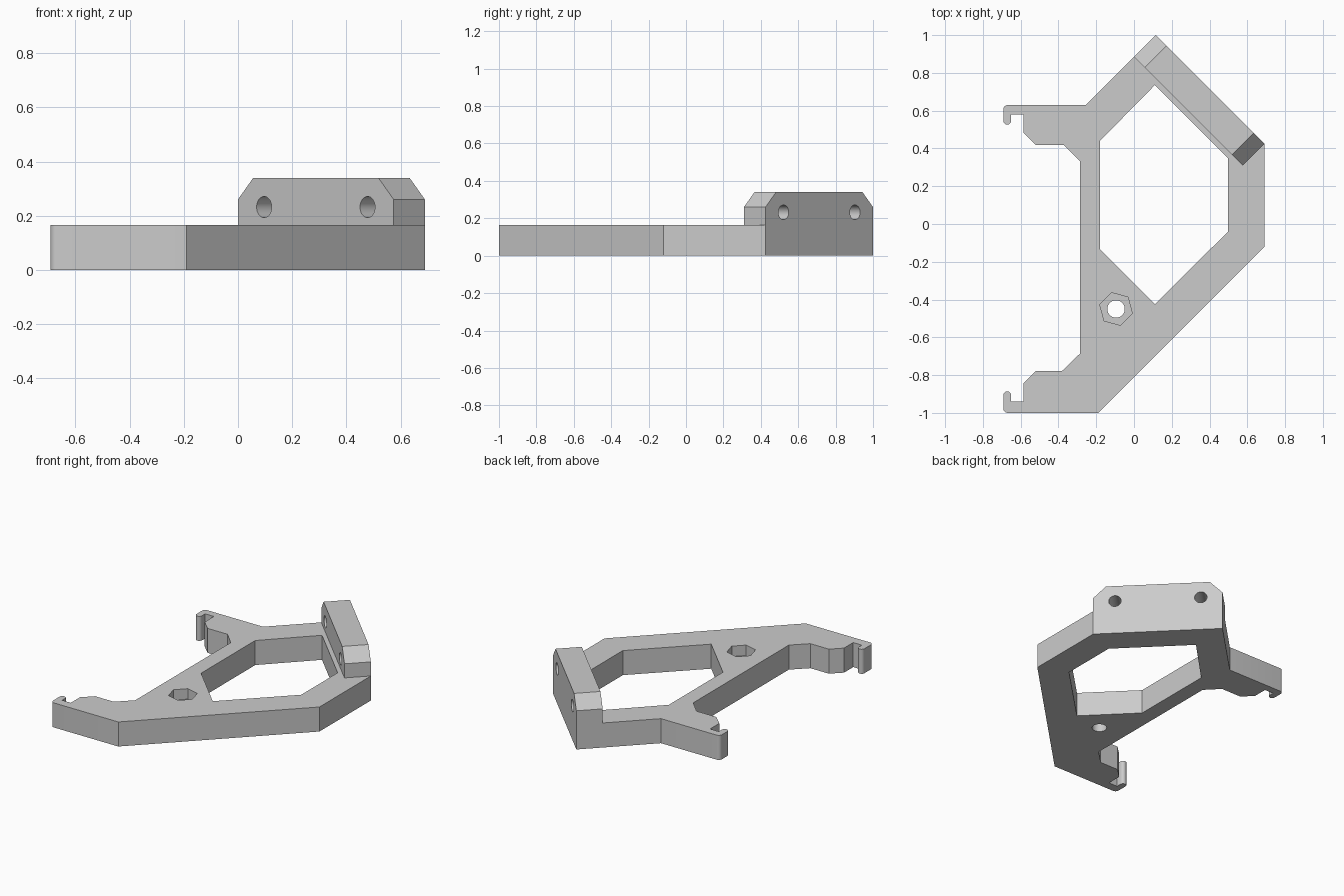
import bpy
import bmesh
from math import sin, cos, pi, sqrt, radians
from mathutils import Matrix, Vector

cube = bpy.data.objects.get("Cube")
if cube:
    bpy.data.objects.remove(cube, do_unlink=True)

grey = bpy.data.materials.new("light grey plastic")
grey.use_nodes = True
grey.diffuse_color = (0.6, 0.6, 0.6, 1)
grey.node_tree.nodes["Principled BSDF"].inputs["Base Color"].default_value = (0.6, 0.6, 0.6, 1)


def prism(name, outline, low, high, matrix=Matrix()):
    """Extrude a flat outline from low to high along local z."""
    bm = bmesh.new()
    face = bm.faces.new([bm.verts.new((x, y, low)) for x, y in outline])
    top = bmesh.ops.extrude_face_region(bm, geom=[face])["geom"]
    moved = [g for g in top if isinstance(g, bmesh.types.BMVert)]
    bmesh.ops.translate(bm, verts=moved, vec=(0, 0, high - low))
    bmesh.ops.recalc_face_normals(bm, faces=bm.faces[:])
    mesh = bpy.data.meshes.new(name)
    bm.to_mesh(mesh)
    bm.free()
    mesh.transform(matrix)
    mesh.materials.append(grey)
    obj = bpy.data.objects.new(name, mesh)
    bpy.context.collection.objects.link(obj)
    return obj


def ring(x, y, radius, sides, start=0):
    return [(x + radius * cos(start + 2 * pi * i / sides),
             y + radius * sin(start + 2 * pi * i / sides)) for i in range(sides)]


def activate(obj):
    bpy.ops.object.select_all(action='DESELECT')
    obj.select_set(True)
    bpy.context.view_layer.objects.active = obj


def cut(obj, cutter):
    cutter.hide_render = True
    activate(obj)
    mod = obj.modifiers.new("cut", 'BOOLEAN')
    mod.operation = 'DIFFERENCE'
    mod.solver = 'EXACT'
    mod.object = cutter
    bpy.ops.object.modifier_apply(modifier=mod.name)
    bpy.data.objects.remove(cutter, do_unlink=True)


def clip(edge, side, wall, jaw_end):
    """Hooked clip outline, running inward from the outer edge."""
    pts = []
    for i in range(7):                                   # rounded outer corner
        t = i * pi / 12
        pts.append((-0.668 - 0.024 * sin(t), 0.024 - 0.024 * cos(t)))
    for i in range(11):                                  # rounded hook tip
        t = i * pi / 10
        pts.append((-0.671 - 0.021 * cos(t), wall + 0.033 + 0.021 * sin(t)))
    pts += [(-0.65, wall), (-0.585, wall), (-0.585, wall + 0.098),
            (-0.518, wall + 0.163), (jaw_end, wall + 0.163)]
    return [(x, edge + side * v) for x, v in pts]


# Flat frame with two clips
thick = 0.165
outline = clip(0.63, -1, 0.05, -0.37)
outline += [(-0.285, 0.33), (-0.285, -0.685)]
outline += reversed(clip(-1.0, 1, 0.06, -0.38))
outline += [(-0.19, -1), (0.69, -0.12), (0.69, 0.425), (0.115, 1), (-0.255, 0.63)]
frame = prism("frame", outline, 0, thick)

# Six-sided window
window = [(0.11, 0.735), (-0.18, 0.44), (-0.18, -0.135),
          (0.11, -0.425), (0.498, -0.04), (0.498, 0.347)]
cut(frame, prism("window_cutter", window, -0.1, 0.3))

# Nut pocket and screw hole
cut(frame, prism("nut_cutter", ring(-0.095, -0.45, 0.089, 6, pi / 4), thick - 0.07, 0.3))
cut(frame, prism("screw_cutter", ring(-0.095, -0.45, 0.046, 48), -0.1, 0.3))

# Raised mounting block along the slanted back edge
s = 1 / sqrt(2)
slant = Matrix(((s, 0, -s, 0.4025), (-s, 0, -s, 0.7125), (0, 1, 0, 0), (0, 0, 0, 1)))
half, top, chamfer = 0.4066, 0.34, 0.08
profile = [(-half, thick), (half, thick), (half, top - chamfer), (half - chamfer, top),
           (chamfer - half, top), (-half, top - chamfer)]
block = prism("mounting_block", profile, 0, 0.163, slant)
for side in (-1, 1):
    cut(block, prism("bolt_cutter", ring(side * 0.27, 0.232, 0.039, 48), -0.1, 0.3, slant))

for obj in (frame, block):
    activate(obj)
    bpy.ops.object.shade_smooth_by_angle(angle=radians(30))
